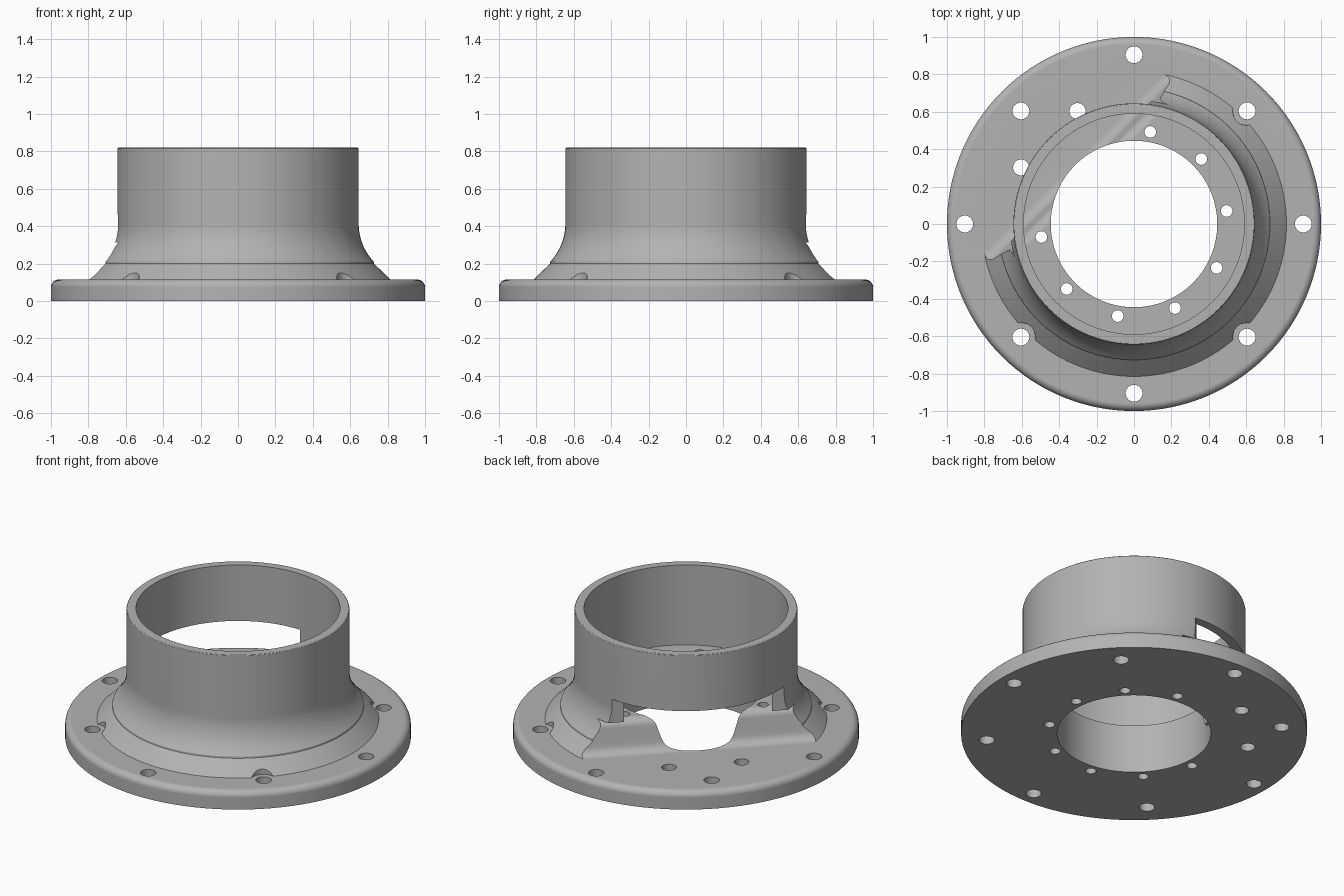
import bpy, bmesh, math
from mathutils import Matrix, Vector

if "Cube" in bpy.data.objects:
    bpy.data.objects.remove(bpy.data.objects["Cube"], do_unlink=True)

FLANGE_TOP = 0.115
LEDGE = 0.31
OPENING = math.radians(135)   # direction the side window faces


def make_object(name, bm):
    bmesh.ops.recalc_face_normals(bm, faces=bm.faces)
    mesh = bpy.data.meshes.new(name)
    bm.to_mesh(mesh)
    bm.free()
    obj = bpy.data.objects.new(name, mesh)
    bpy.context.collection.objects.link(obj)
    return obj


def arc(cx, cz, r, a0, a1, n):
    angles = [math.radians(a0 + (a1 - a0) * i / n) for i in range(n + 1)]
    return [(cx + r * math.cos(a), cz + r * math.sin(a)) for a in angles]


def lathe(name, profile, steps=128):
    bm = bmesh.new()
    verts = [bm.verts.new((r, 0, z)) for r, z in profile]
    edges = [bm.edges.new((v, verts[i - 1])) for i, v in enumerate(verts)]
    bmesh.ops.spin(bm, geom=verts + edges, cent=(0, 0, 0), axis=(0, 0, 1),
                   angle=math.tau, steps=steps, use_merge=True)
    bmesh.ops.remove_doubles(bm, verts=bm.verts, dist=1e-5)
    return make_object(name, bm)


def cylinders(name, items, z0, z1):
    # items: (distance from axis, angle in degrees, radius)
    bm = bmesh.new()
    for dist, deg, radius in items:
        a = math.radians(deg)
        place = Matrix.Translation((dist * math.cos(a), dist * math.sin(a), (z0 + z1) / 2))
        bmesh.ops.create_cone(bm, cap_ends=True, segments=32, radius1=radius,
                              radius2=radius, depth=z1 - z0, matrix=place)
    return make_object(name, bm)


def prism(name, profile, half_width, angle):
    # profile of (outward, height), extruded sideways and turned to face angle
    bm = bmesh.new()
    face = bm.faces.new([bm.verts.new((u, -half_width, z)) for u, z in profile])
    side = bmesh.ops.extrude_face_region(bm, geom=[face])
    moved = [g for g in side["geom"] if isinstance(g, bmesh.types.BMVert)]
    bmesh.ops.translate(bm, verts=moved, vec=Vector((0, 2 * half_width, 0)))
    bmesh.ops.rotate(bm, verts=bm.verts, cent=(0, 0, 0),
                     matrix=Matrix.Rotation(angle, 3, "Z"))
    return make_object(name, bm)


# Flange, flared neck, tube and stepped bore in one turned profile
profile = [(0.445, 0), (1, 0)]
profile += arc(0.96, FLANGE_TOP - 0.04, 0.04, 0, 90, 6)
profile += [(0.815, FLANGE_TOP), (0.727, 0.2)]
profile += arc(0.945, 0.415, 0.3, 223, 180, 10)
profile += arc(0.637, 0.812, 0.008, 0, 90, 3)
profile += [(0.59, 0.82), (0.59, LEDGE), (0.445, LEDGE)]
housing = lathe("flanged_housing", profile)

# Side window with rounded steps down to the flange
step = [(0.40, 0.463), (0.40, LEDGE + 0.002), (0.325, LEDGE + 0.002)]
step += arc(0.325, LEDGE - 0.052, 0.05, 80, 10, 6)
step += [(0.39, 0.19)]
step += arc(0.455, FLANGE_TOP + 0.06, 0.06, 190, 270, 6)
step += [(1.3, FLANGE_TOP), (1.3, 0.463)]
window = prism("window_cutter", step, 1.2, OPENING)

# Bolt holes, clearance pockets and inner ring holes
bolts = [(0.905, 90 * i, 0.045) for i in range(4)]
bolts += [(0.855, 45 + 90 * i, 0.045) for i in range(4)]
bolts += [(0.675, a, 0.043) for a in (116.6, 153.4)]
bolts += [(0.5, 80 - 36 * i, 0.031) for i in range(8)]
pockets = [(0.855, a, 0.077) for a in (45, -45, -135)]

cutters = [window,
           cylinders("pocket_cutter", pockets, FLANGE_TOP, 0.25),
           cylinders("bolt_hole_cutter", bolts, -0.1, 0.4)]
for cutter in cutters:
    cutter.hide_render = True
    mod = housing.modifiers.new(cutter.name, "BOOLEAN")
    mod.operation = "DIFFERENCE"
    mod.solver = "EXACT"
    mod.object = cutter

# Bake the cuts and drop the cutters
bpy.context.view_layer.update()
graph = bpy.context.evaluated_depsgraph_get()
result = bpy.data.meshes.new_from_object(housing.evaluated_get(graph))
housing.modifiers.clear()
housing.data = result
for cutter in cutters:
    bpy.data.objects.remove(cutter, do_unlink=True)

# Material
grey = bpy.data.materials.new("plain_grey")
grey.use_nodes = True
colour = (0.45, 0.45, 0.45, 1)
grey.diffuse_color = colour
grey.node_tree.nodes["Principled BSDF"].inputs["Base Color"].default_value = colour
result.materials.clear()
result.materials.append(grey)

# Smooth shading with crisp machined edges
bpy.ops.object.select_all(action="DESELECT")
housing.select_set(True)
bpy.context.view_layer.objects.active = housing
bpy.ops.object.shade_smooth_by_angle(angle=math.radians(22))
weighted = housing.modifiers.new("weighted_normals", "WEIGHTED_NORMAL")
weighted.keep_sharp = True
